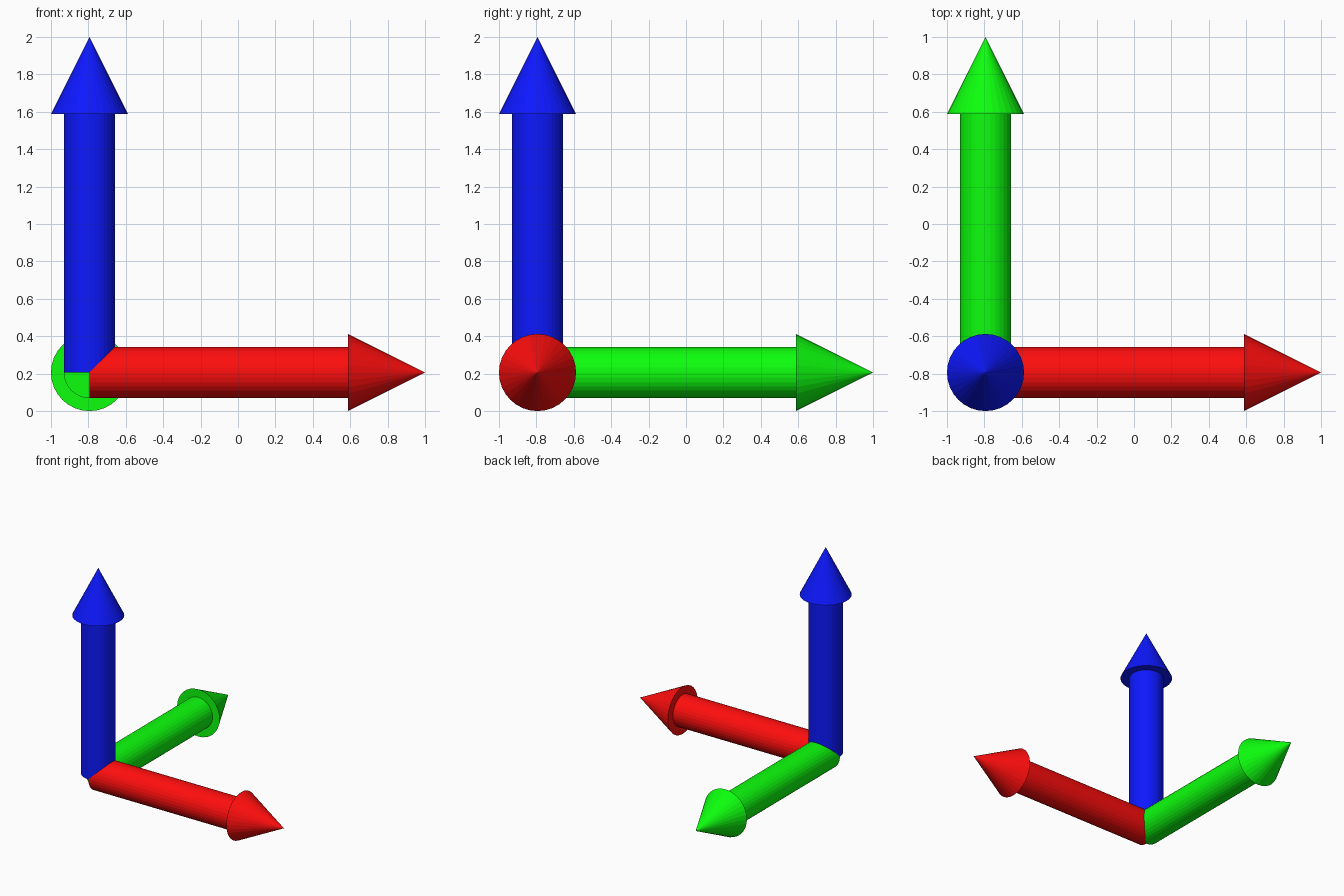
import bpy, bmesh
from math import pi
from mathutils import Matrix, Vector

if "Cube" in bpy.data.objects:
    bpy.data.objects.remove(bpy.data.objects["Cube"])

ORIGIN = Vector((-0.794, -0.794, 0.206))
SHAFT_R, HEAD_R = 0.137, 0.206
SHAFT_LEN, TOTAL_LEN = 1.381, 1.794
SIDES = 32


def arrow(name, rotation, color):
    """Closed shaft and pointed head, revolved from one profile around z."""
    profile = [(0, 0), (SHAFT_R, 0), (SHAFT_R, SHAFT_LEN),
               (HEAD_R, SHAFT_LEN), (0, TOTAL_LEN)]
    bm = bmesh.new()
    verts = [bm.verts.new((r, 0, z)) for r, z in profile]
    edges = [bm.edges.new(pair) for pair in zip(verts, verts[1:])]
    bmesh.ops.spin(bm, geom=verts + edges, cent=(0, 0, 0), axis=(0, 0, 1),
                   angle=2 * pi, steps=SIDES, use_duplicate=False)
    bmesh.ops.remove_doubles(bm, verts=bm.verts, dist=1e-4)
    bmesh.ops.recalc_face_normals(bm, faces=bm.faces)
    bm.transform(Matrix.Translation(ORIGIN) @ rotation)
    mesh = bpy.data.meshes.new(name)
    bm.to_mesh(mesh)
    bm.free()
    mat = bpy.data.materials.new(name + "_color")
    mat.diffuse_color = color
    mat.use_nodes = True
    mat.node_tree.nodes["Principled BSDF"].inputs["Base Color"].default_value = mat.diffuse_color
    mesh.materials.append(mat)
    bpy.context.collection.objects.link(bpy.data.objects.new(name, mesh))


# Three arrows sharing one starting point
arrow("x_arrow", Matrix.Rotation(pi / 2, 4, 'Y'), (1, 0.004, 0.004, 1))
arrow("y_arrow", Matrix.Rotation(-pi / 2, 4, 'X'), (0.004, 1, 0.004, 1))
arrow("z_arrow", Matrix.Identity(4), (0.004, 0.009, 1, 1))
